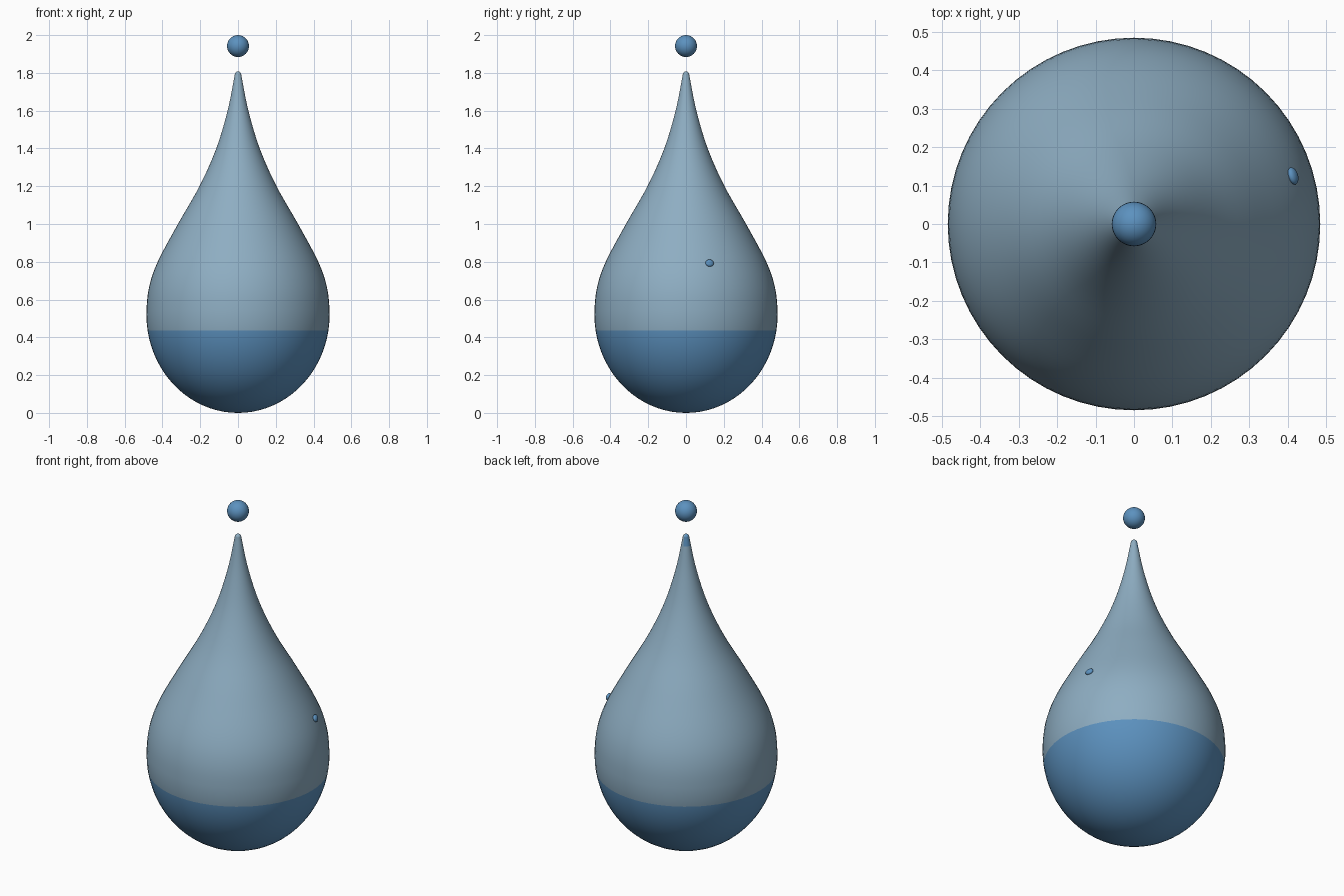
import bpy, bmesh, math
from mathutils import Vector, Matrix

if "Cube" in bpy.data.objects:
    bpy.data.objects.remove(bpy.data.objects["Cube"])


def material(name, rgb):
    m = bpy.data.materials.new(name)
    m.diffuse_color = (*rgb, 1)
    m.use_nodes = True
    m.node_tree.nodes["Principled BSDF"].inputs["Base Color"].default_value = m.diffuse_color
    return m


PALE = material("pale blue", (0.27, 0.42, 0.54))
BLUE = material("water blue", (0.107, 0.285, 0.52))
SEG, WATER, RMAX, ZMAX = 64, 0.435, 0.485, 0.52


def finish(bm, name, mats):
    bmesh.ops.recalc_face_normals(bm, faces=bm.faces)
    for f in bm.faces:
        f.smooth = True
    me = bpy.data.meshes.new(name)
    bm.to_mesh(me)
    bm.free()
    for m in mats:
        me.materials.append(m)
    ob = bpy.data.objects.new(name, me)
    bpy.context.collection.objects.link(ob)
    return ob


def spline(pts, steps):
    """Catmull-Rom through the inner points."""
    out = []
    for i in range(1, len(pts) - 2):
        p0, p1, p2, p3 = (Vector(p) for p in pts[i - 1:i + 3])
        for s in range(steps):
            t = s / steps
            out.append(0.5 * (2 * p1 + (p2 - p0) * t + (2 * p0 - 5 * p1 + 4 * p2 - p3) * t * t
                              + (3 * p1 - p0 - 3 * p2 + p3) * t ** 3))
    out.append(Vector(pts[-2]))
    return [tuple(p) for p in out]


# Drop body: elliptical bottom, then a curve up to the rounded tip
angle_water = math.asin((ZMAX - WATER) / ZMAX)
angles = [math.pi / 2 + (angle_water - math.pi / 2) * i / 18 for i in range(1, 19)]
angles += [angle_water / 2]
profile = [(RMAX * math.cos(a), ZMAX - ZMAX * math.sin(a)) for a in angles]
upper = [(0.477, 0.42), (0.485, 0.52), (0.472, 0.66), (0.425, 0.8), (0.318, 1.0), (0.204, 1.2),
         (0.115, 1.4), (0.055, 1.6), (0.021, 1.77), (0.016, 1.797), (0.008, 1.806), (0.0, 1.808)]
profile += spline(upper, 5)

bm = bmesh.new()
rings = [[bm.verts.new((r * math.cos(2 * math.pi * k / SEG), r * math.sin(2 * math.pi * k / SEG), z))
          for k in range(SEG)] for r, z in profile]
bottom, top = bm.verts.new((0, 0, 0)), bm.verts.new((0, 0, 1.808))
for k in range(SEG):
    n = (k + 1) % SEG
    bm.faces.new((bottom, rings[0][n], rings[0][k]))
    bm.faces.new((top, rings[-1][k], rings[-1][n]))
    for a, b in zip(rings, rings[1:]):
        bm.faces.new((a[k], a[n], b[n], b[k]))
# Water below the line, and a blue glint at the back left of the tip
for f in bm.faces:
    c = f.calc_center_median()
    f.material_index = int(c.z < WATER or (c.z > 1.755 and c.x < 0 and c.y > 0))
finish(bm, "drop_body", [PALE, BLUE])

# Small ball above the tip
bm = bmesh.new()
bmesh.ops.create_uvsphere(bm, u_segments=32, v_segments=16, radius=0.058,
                          matrix=Matrix.Translation((0, 0, 1.942)))
finish(bm, "small_ball", [BLUE])

# Flattened bead on the right side, lying on the surface
bm = bmesh.new()
normal = Vector((0.415, 0.125, 0.17)).normalized()
turn = normal.to_track_quat('Z', 'Y').to_matrix().to_4x4()
bmesh.ops.create_uvsphere(bm, u_segments=16, v_segments=10, radius=1,
                          matrix=Matrix.Translation((0.414, 0.125, 0.793)) @ turn
                          @ Matrix.Diagonal((0.023, 0.02, 0.012, 1)))
finish(bm, "side_bead", [BLUE])
